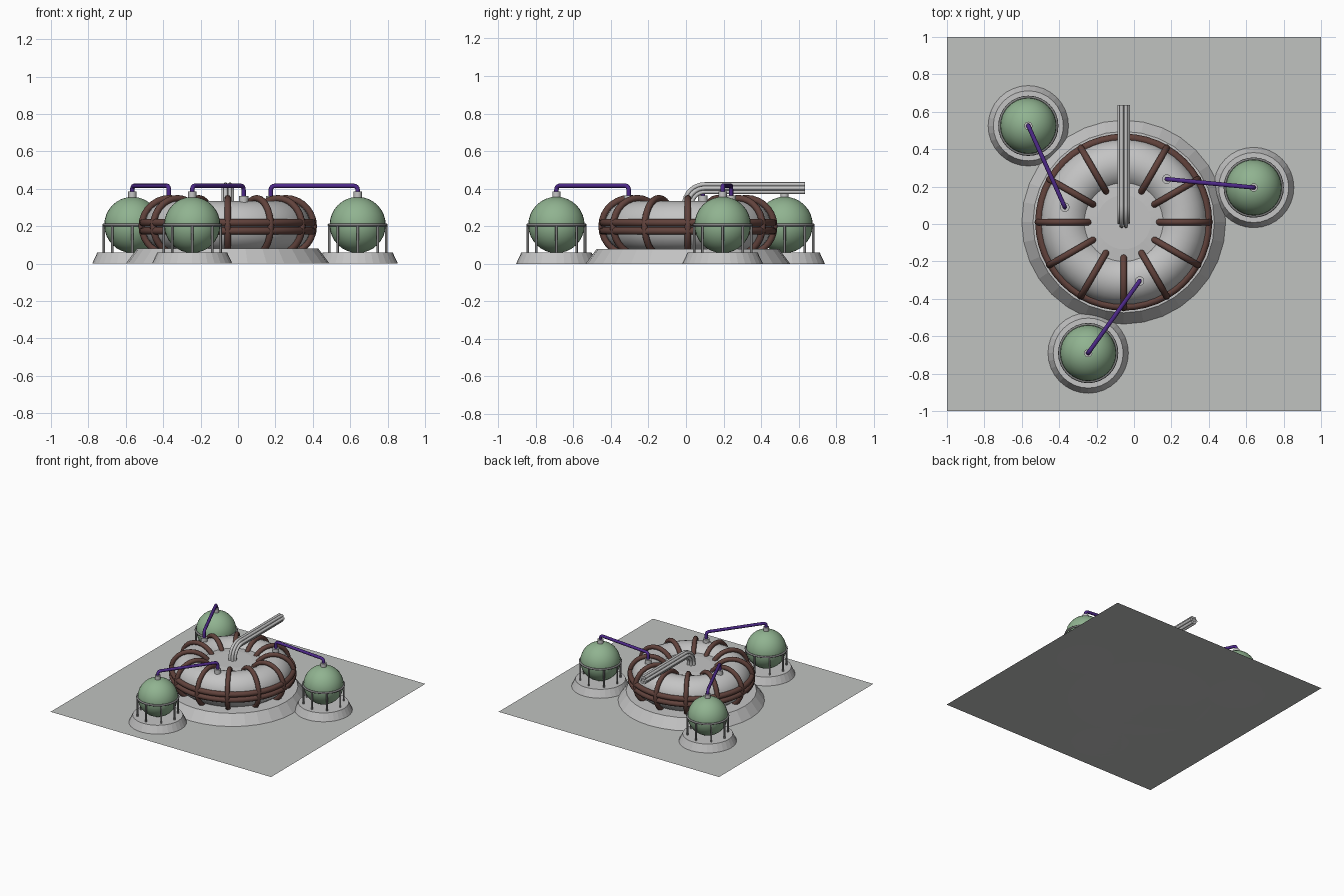
import bpy, bmesh, math
from mathutils import Vector as V

if "Cube" in bpy.data.objects:
    bpy.data.objects.remove(bpy.data.objects["Cube"])


def material(name, rgb):
    m = bpy.data.materials.new(name)
    m.diffuse_color = (*rgb, 1)
    m.use_nodes = True
    m.node_tree.nodes["Principled BSDF"].inputs["Base Color"].default_value = m.diffuse_color
    return m


GREY = material("light_grey", (0.55, 0.55, 0.55))
GROUND = material("ground_grey", (0.53, 0.54, 0.53))
STEEL = material("dark_steel", (0.22, 0.22, 0.22))
GREEN = material("tank_green", (0.28, 0.45, 0.28))
BROWN = material("coil_brown", (0.12, 0.055, 0.045))
PURPLE = material("pipe_purple", (0.075, 0.022, 0.25))


def finish(name, bm, mat, smooth=None):
    bmesh.ops.recalc_face_normals(bm, faces=bm.faces[:])
    me = bpy.data.meshes.new(name)
    bm.to_mesh(me)
    bm.free()
    me.materials.append(mat)
    ob = bpy.data.objects.new(name, me)
    bpy.context.collection.objects.link(ob)
    if smooth:
        bpy.ops.object.select_all(action='DESELECT')
        ob.select_set(True)
        bpy.context.view_layer.objects.active = ob
        bpy.ops.object.shade_smooth_by_angle(angle=math.radians(smooth))
    return ob


def lathe(name, mat, centre, profile, sides, closed=False, smooth=None):
    """Revolve (radius, z) points; open profiles get capped ends."""
    bm = bmesh.new()
    rings = [[bm.verts.new((centre[0] + r * math.cos(math.tau * i / sides),
                            centre[1] + r * math.sin(math.tau * i / sides), z))
              for i in range(sides)] for r, z in profile]
    n = len(rings)
    for k in range(n if closed else n - 1):
        a, b = rings[k], rings[(k + 1) % n]
        for i in range(sides):
            j = (i + 1) % sides
            bm.faces.new((a[i], a[j], b[j], b[i]))
    if not closed:
        bm.faces.new(rings[0])
        bm.faces.new(rings[-1])
    return finish(name, bm, mat, smooth)


def circle(r, z, radius, n):
    return [(r + radius * math.cos(math.tau * i / n), z + radius * math.sin(math.tau * i / n))
            for i in range(n)]


def tube(name, mat, pts, normal, radius, sides=10, closed=False):
    """Round tube along a path lying in the plane with the given normal."""
    bm = bmesh.new()
    pts, normal = [V(p) for p in pts], V(normal).normalized()
    n, rings = len(pts), []
    for k, p in enumerate(pts):
        if closed:
            t = pts[(k + 1) % n] - pts[k - 1]
        else:
            t = pts[min(k + 1, n - 1)] - pts[max(k - 1, 0)]
        u = t.normalized().cross(normal)
        rings.append([bm.verts.new(p + radius * (math.cos(math.tau * i / sides) * u
                                                 + math.sin(math.tau * i / sides) * normal))
                      for i in range(sides)])
    for k in range(n if closed else n - 1):
        a, b = rings[k], rings[(k + 1) % n]
        for i in range(sides):
            j = (i + 1) % sides
            bm.faces.new((a[i], a[j], b[j], b[i]))
    if not closed:
        bm.faces.new(rings[0])
        bm.faces.new(rings[-1])
    return finish(name, bm, mat, 50)


# Ground slab
bm = bmesh.new()
bmesh.ops.create_grid(bm, x_segments=1, y_segments=1, size=1)
finish("ground_plate", bm, GROUND)

# Reactor: plinth, ring vessel and centre cap
C = V((-0.055, 0.01, 0))
R, Z = 0.31, 0.2
lathe("reactor_plinth", GREY, C, [(0.545, 0), (0.485, 0.08)], 32)
lathe("ring_vessel", GREY, C, circle(R, Z, 0.135, 24), 48, closed=True, smooth=30)
lathe("centre_cap", GREY, C, [(0.24, 0.08), (0.24, 0.288), (0.145, 0.296)], 32)

# Coils around the ring and two belts
for k in range(12):
    a = math.radians(30 * k)
    d = V((math.cos(a), math.sin(a), 0))
    pts = [C + d * r + V((0, 0, z)) for r, z in circle(R, Z, 0.149, 28)]
    tube("coil_%d" % k, BROWN, pts, d.cross(V((0, 0, 1))), 0.018, closed=True)
for k, z in enumerate((0.175, 0.219)):
    lathe("belt_%d" % k, BROWN, C, circle(0.452, z, 0.021, 10), 48, closed=True, smooth=50)

# Bundle of seven exhaust pipes bending towards the back
bend, top = 0.09, 0.403
offsets = [(0, 0)] + [(0.023 * math.cos(math.tau * i / 6), 0.023 * math.sin(math.tau * i / 6))
                      for i in range(6)]
for k, (dx, dn) in enumerate(offsets):
    x, rad = C.x + dx, bend + dn
    cy, cz = C.y + bend, top - bend
    pts = [(x, cy - rad, 0.2)]
    pts += [(x, cy - rad * math.cos(math.pi / 2 * i / 8), cz + rad * math.sin(math.pi / 2 * i / 8))
            for i in range(9)]
    pts.append((x, 0.635, top + dn))
    tube("exhaust_pipe_%d" % k, GREY, pts, (1, 0, 0), 0.0115)

# Spherical tanks with stands and feed pipes: tank centre, pipe end on the ring
for k, (tx, ty, ex, ey) in enumerate(((0.64, 0.195, 0.175, 0.24),
                                      (-0.565, 0.525, -0.37, 0.09),
                                      (-0.245, -0.69, 0.03, -0.305))):
    T, E = V((tx, ty, 0)), V((ex, ey, 0))
    lathe("tank_plinth_%d" % k, GREY, T, [(0.215, 0), (0.187, 0.06)], 32)
    bm = bmesh.new()
    bmesh.ops.create_uvsphere(bm, u_segments=32, v_segments=16, radius=0.15)
    bmesh.ops.translate(bm, verts=bm.verts[:], vec=T + V((0, 0, 0.207)))
    finish("tank_%d" % k, bm, GREEN, 30)
    lathe("tank_belt_%d" % k, STEEL, T, circle(0.153, 0.207, 0.008, 8), 32, closed=True, smooth=50)
    for i in range(8):
        a = math.tau * i / 8
        p = T + V((0.152 * math.cos(a), 0.152 * math.sin(a), 0))
        lathe("tank_leg_%d_%d" % (k, i), STEEL, p, [(0.007, 0.05), (0.007, 0.207)], 8, smooth=50)
    lathe("tank_nozzle_%d" % k, GREY, T, [(0.022, 0.34), (0.022, 0.385)], 16, smooth=40)
    lathe("ring_nozzle_%d" % k, GREY, E, [(0.025, 0.31), (0.025, 0.363)], 16, smooth=40)
    d = (E - T).normalized()
    h, c = 0.416, 0.022
    arc = [(c - c * math.cos(math.pi / 2 * i / 4), h - c + c * math.sin(math.pi / 2 * i / 4))
           for i in range(5)]
    pts = [T + V((0, 0, 0.37))] + [T + d * s + V((0, 0, z)) for s, z in arc]
    pts += [E - d * s + V((0, 0, z)) for s, z in reversed(arc)] + [E + V((0, 0, 0.35))]
    tube("feed_pipe_%d" % k, PURPLE, pts, d.cross(V((0, 0, 1))), 0.012)
